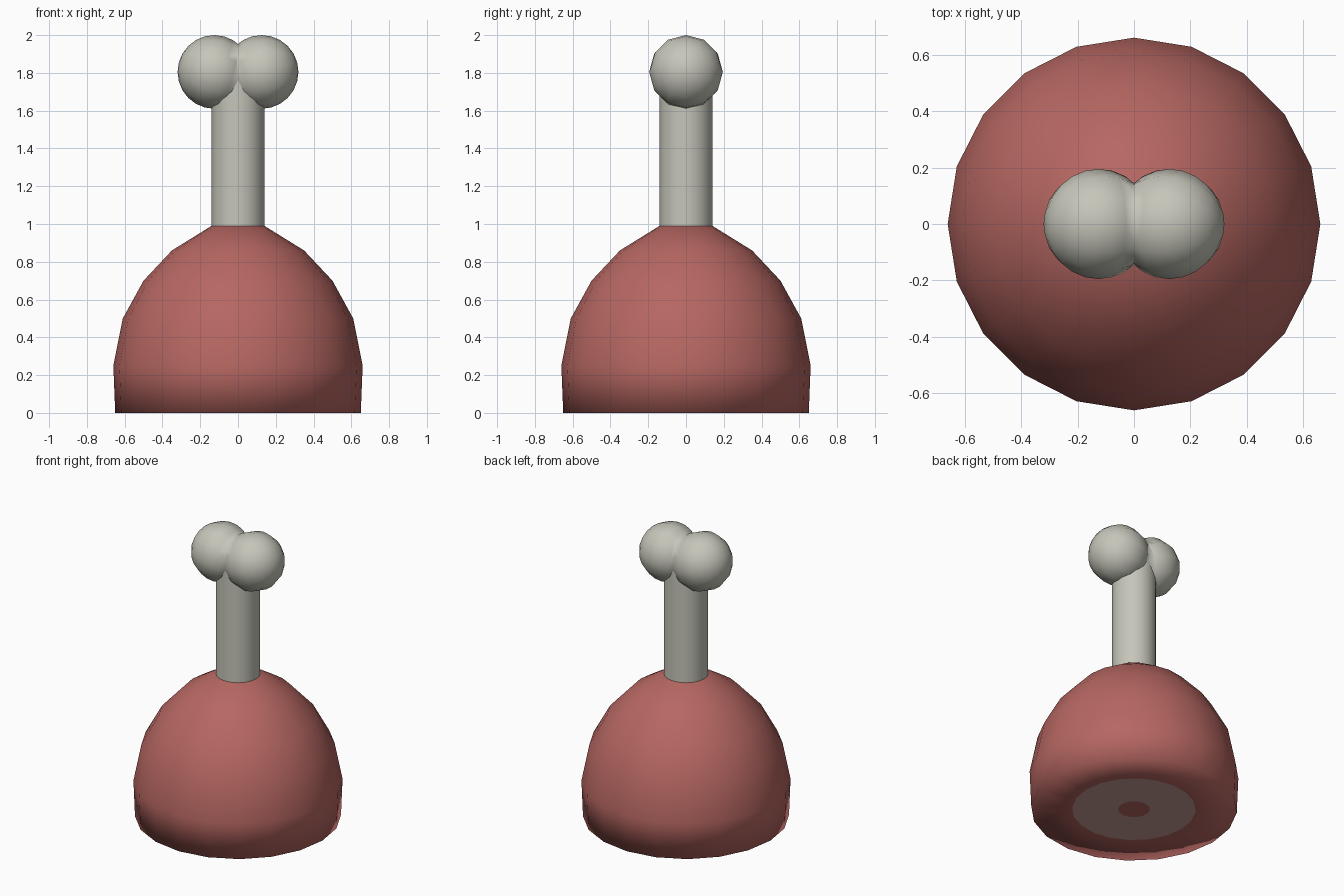
import bpy, bmesh, math
from mathutils import Matrix

if "Cube" in bpy.data.objects:
    bpy.data.objects.remove(bpy.data.objects["Cube"])


def material(name, r, g, b):
    m = bpy.data.materials.new(name)
    m.diffuse_color = (r, g, b, 1)
    m.use_nodes = True
    m.node_tree.nodes["Principled BSDF"].inputs["Base Color"].default_value = m.diffuse_color
    return m


meat_red = material("meat red", 0.47, 0.136, 0.122)
bone_white = material("bone white", 0.56, 0.56, 0.49)
fat_pink = material("fat pink", 0.56, 0.34, 0.31)


def add_object(name, bm, mats):
    mesh = bpy.data.meshes.new(name)
    bmesh.ops.recalc_face_normals(bm, faces=bm.faces)
    for f in bm.faces:
        f.smooth = True
    bm.to_mesh(mesh)
    bm.free()
    for m in mats:
        mesh.materials.append(m)
    obj = bpy.data.objects.new(name, mesh)
    bpy.context.collection.objects.link(obj)
    return obj


def lathe(profile, sides):
    """Rings of (radius, z), first and last ring capped."""
    bm = bmesh.new()
    rings = []
    for r, z in profile:
        rings.append([bm.verts.new((r * math.cos(2 * math.pi * i / sides),
                                    r * math.sin(2 * math.pi * i / sides), z))
                      for i in range(sides)])
    for a, b in zip(rings, rings[1:]):
        for i in range(sides):
            j = (i + 1) % sides
            bm.faces.new((a[i], a[j], b[j], b[i]))
    bm.faces.new(rings[0][::-1])
    bm.faces.new(rings[-1])
    return bm


# Meat: dome with a flat cut underside, pale ring round a red centre
bm = lathe([(0.10, 0), (0.39, 0), (0.65, 0), (0.66, 0.25), (0.61, 0.50),
            (0.50, 0.70), (0.35, 0.86), (0.14, 0.99)], 20)
for f in bm.faces:
    reach = max(v.co.xy.length for v in f.verts)
    flat = all(v.co.z < 0.001 for v in f.verts)
    f.material_index = 1 if flat and 0.2 < reach < 0.45 else 0
add_object("meat", bm, [meat_red, fat_pink])

# Bone shaft
bm = lathe([(0.14, 0.985), (0.14, 1.78)], 20)
shaft = add_object("bone_shaft", bm, [bone_white])
for p in shaft.data.polygons:
    p.use_smooth = abs(p.normal.z) < 0.5

# Bone knobs: one tilted ball cut at the middle and mirrored
bm = bmesh.new()
turn = (Matrix.Translation((0.125, 0, 1.805)) @ Matrix.Rotation(math.radians(-15), 4, 'Y')
        @ Matrix.Rotation(math.radians(90), 4, 'Y'))
bmesh.ops.create_uvsphere(bm, u_segments=12, v_segments=12, radius=0.195, matrix=turn)
bmesh.ops.bisect_plane(bm, geom=bm.verts[:] + bm.edges[:] + bm.faces[:],
                       plane_co=(0, 0, 0), plane_no=(1, 0, 0), clear_inner=True)
knobs = add_object("bone_knobs", bm, [bone_white])
knobs.modifiers.new("mirror", 'MIRROR').use_axis[0] = True
